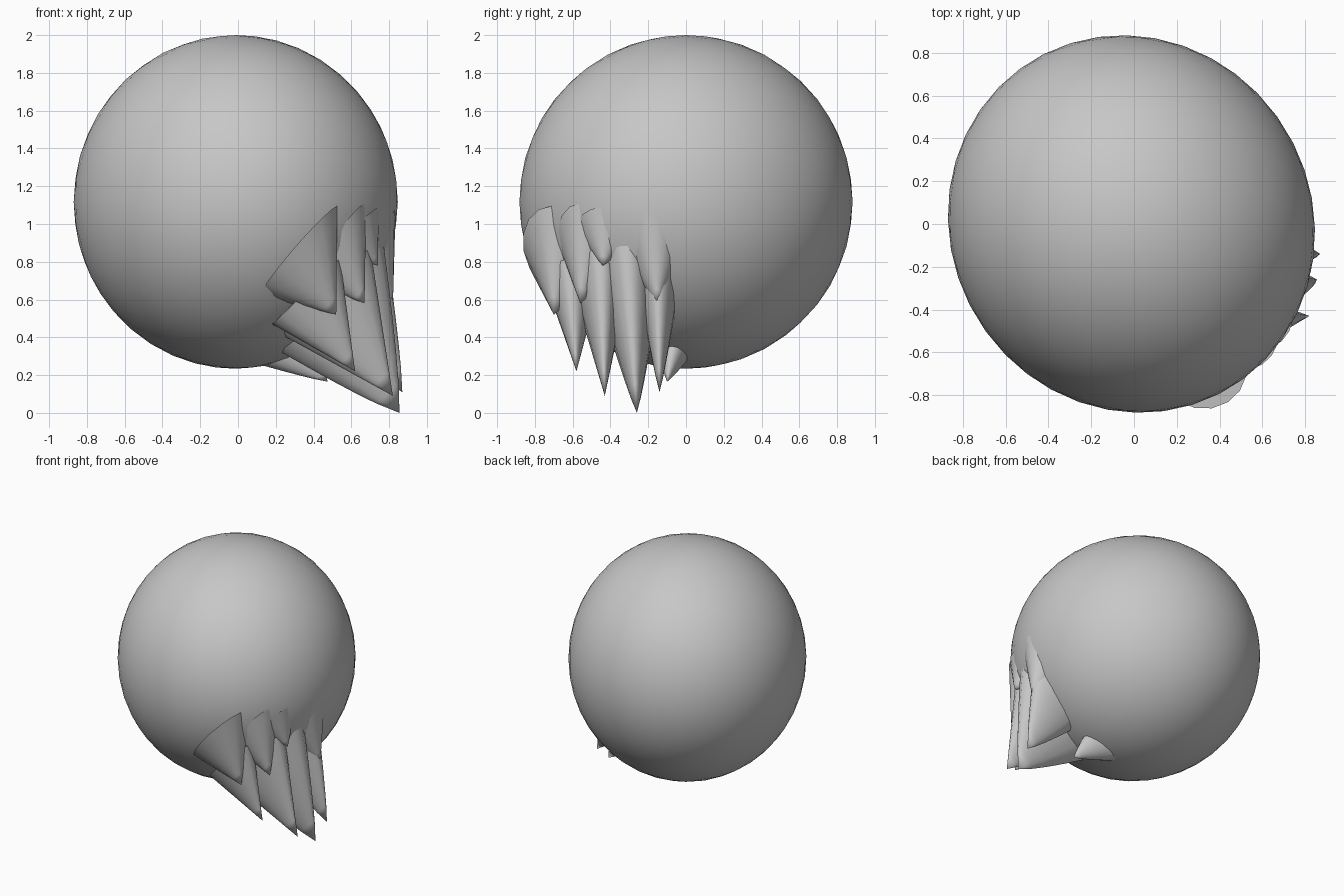
import bpy
import bmesh
import math
from mathutils import Matrix, Vector

cube = bpy.data.objects.get("Cube")
if cube:
    bpy.data.objects.remove(cube, do_unlink=True)

grey = bpy.data.materials.new("plain_grey")
grey.use_nodes = True
COLOUR = (0.57, 0.57, 0.57, 1)
grey.diffuse_color = COLOUR
grey.node_tree.nodes["Principled BSDF"].inputs["Base Color"].default_value = COLOUR

CENTRE = Vector((-0.012, 0, 1.117))
BODY = Matrix(((0.858, -0.021, 0), (-0.021, 0.882, 0), (0, 0, 0.883)))
SIDES, RINGS = 16, 6


def finish(bm, name, angle):
    bmesh.ops.recalc_face_normals(bm, faces=bm.faces)
    mesh = bpy.data.meshes.new(name)
    bm.to_mesh(mesh)
    bm.free()
    mesh.materials.append(grey)
    obj = bpy.data.objects.new(name, mesh)
    bpy.context.collection.objects.link(obj)
    bpy.ops.object.select_all(action="DESELECT")
    obj.select_set(True)
    bpy.context.view_layer.objects.active = obj
    bpy.ops.object.shade_smooth_by_angle(angle=math.radians(angle))


def tangent_root(tip):
    """Point above the tip where a straight line from it grazes the body."""
    unit = BODY.inverted() @ (Vector(tip) - CENTRE)
    out = unit.normalized()
    up = (Vector((0, 0, 1)) - out * out.z).normalized()
    angle = math.acos(1 / unit.length)
    return CENTRE + BODY @ (out * math.cos(angle) + up * math.sin(angle)) * 0.995


def spike(name, tip, top, bottom, half_width, bulge=1.0):
    """Tapering tuft from an oval root, spanning top to bottom, to a point."""
    tip, top, bottom = Vector(tip), Vector(top), Vector(bottom)
    root = (top + bottom) / 2
    major = (top - bottom) / 2
    minor = major.cross(tip - root).normalized() * half_width
    bm = bmesh.new()
    rings = []
    for i in range(RINGS):
        t = i / RINGS
        size = (1 - t) ** bulge
        ring = []
        for k in range(SIDES):
            a = math.tau * k / SIDES
            offset = major * math.cos(a) + minor * math.sin(a)
            ring.append(bm.verts.new(root.lerp(tip, t) + offset * size))
        rings.append(ring)
    point = bm.verts.new(tip)
    for k in range(SIDES):
        n = (k + 1) % SIDES
        for low, high in zip(rings, rings[1:]):
            bm.faces.new((low[k], low[n], high[n], high[k]))
        bm.faces.new((rings[-1][k], rings[-1][n], point))
    bm.faces.new(rings[0])
    finish(bm, name, 50)


def short_tuft(place, tip, bottom, half_width):
    spike("short_tuft_" + place, tip, tangent_root(tip), bottom, half_width)


# Round body
bm = bmesh.new()
bmesh.ops.create_icosphere(bm, subdivisions=4, radius=1)
for v in bm.verts:
    v.co = CENTRE + BODY @ v.co
finish(bm, "round_body", 60)

# Long lower tufts
spike("long_tuft_front", (0.62, -0.58, 0.22), (0.54, -0.62, 0.82), (0.18, -0.58, 0.47), 0.12)
spike("long_tuft_middle", (0.82, -0.43, 0.09), (0.7, -0.45, 0.88), (0.22, -0.45, 0.42), 0.13)
spike("long_tuft_lowest", (0.855, -0.26, 0.0), (0.77, -0.31, 0.9), (0.18, -0.29, 0.35), 0.15, 0.9)
spike("long_tuft_back", (0.87, -0.14, 0.11), (0.79, -0.15, 0.85), (0.42, -0.14, 0.45), 0.1, 0.9)
spike("under_tuft", (0.475, -0.1, 0.165), (0.38, -0.06, 0.41), (0.1, -0.06, 0.26), 0.09, 0.9)

# Short upper tufts, flowing out of the body
short_tuft("front", (0.52, -0.70, 0.52), (0.12, -0.62, 0.62), 0.2)
short_tuft("second", (0.67, -0.56, 0.58), (0.4, -0.48, 0.68), 0.16)
short_tuft("third", (0.74, -0.44, 0.78), (0.5, -0.4, 0.84), 0.16)
short_tuft("back", (0.82, -0.15, 0.57), (0.5, -0.18, 0.72), 0.17)
